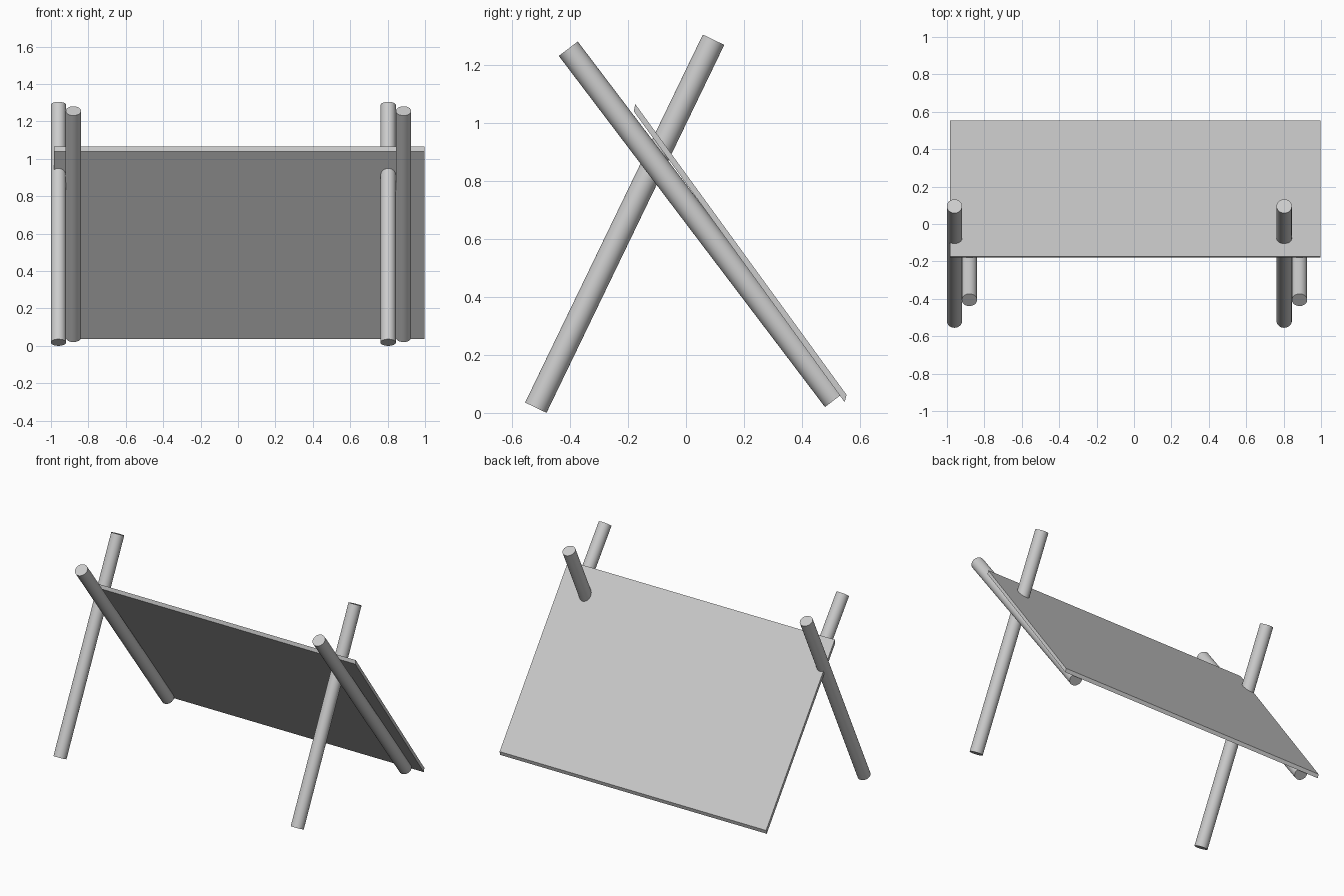
import bpy, bmesh, math
from mathutils import Vector

cube = bpy.data.objects.get("Cube")
if cube:
    bpy.data.objects.remove(cube, do_unlink=True)

grey = bpy.data.materials.new("light_grey")
grey.use_nodes = True
grey.diffuse_color = (0.6, 0.6, 0.6, 1)
grey.node_tree.nodes["Principled BSDF"].inputs["Base Color"].default_value = (0.6, 0.6, 0.6, 1)

RADIUS = 0.041


def pole(name, x, bottom, top):
    """Round pole between two (y, z) points at a given x."""
    a, b = Vector((x, *bottom)), Vector((x, *top))
    axis = b - a
    bpy.ops.mesh.primitive_cylinder_add(
        vertices=32, radius=RADIUS, depth=axis.length, location=(a + b) / 2,
        rotation=axis.to_track_quat('Z', 'Y').to_euler())
    obj = bpy.context.object
    obj.name = name
    obj.data.materials.append(grey)
    bpy.ops.object.shade_smooth_by_angle(angle=math.radians(40))


def slab(name, profile, x0, x1):
    """Extrude a (y, z) profile from x0 to x1."""
    bm = bmesh.new()
    face = bm.faces.new([bm.verts.new((x0, y, z)) for y, z in profile])
    ext = bmesh.ops.extrude_face_region(bm, geom=[face])
    moved = [g for g in ext["geom"] if isinstance(g, bmesh.types.BMVert)]
    bmesh.ops.translate(bm, verts=moved, vec=(x1 - x0, 0, 0))
    bmesh.ops.recalc_face_normals(bm, faces=bm.faces)
    mesh = bpy.data.meshes.new(name)
    bm.to_mesh(mesh)
    bm.free()
    mesh.materials.append(grey)
    bpy.context.collection.objects.link(bpy.data.objects.new(name, mesh))


# Crossed pole pairs on each side
for side, front_x, back_x in (("right", -0.96, -0.88), ("left", 0.803, 0.885)):
    pole(f"front_leg_{side}", front_x, (-0.518, 0.018), (0.095, 1.287))
    pole(f"back_leg_{side}", back_x, (0.512, 0.045), (-0.406, 1.256))

# Thin sloping panel resting on the back legs
slab("sloping_panel",
     [(-0.175, 1.065), (0.554, 0.062), (0.547, 0.037), (-0.18, 1.04)],
     -0.983, 0.997)
